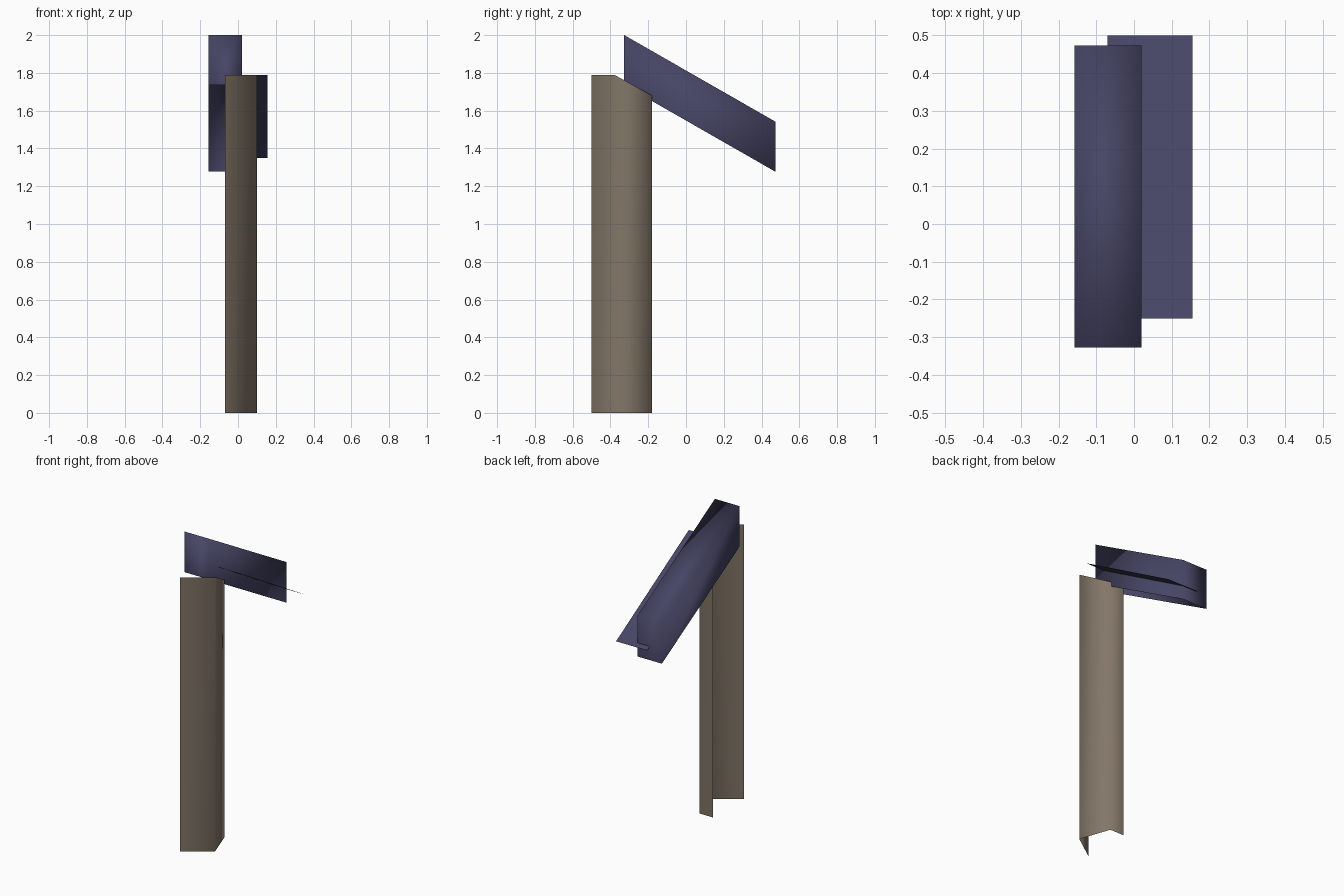
import bpy, bmesh, math

if "Cube" in bpy.data.objects:
    bpy.data.objects.remove(bpy.data.objects["Cube"])


def material(name, rgb):
    m = bpy.data.materials.new(name)
    m.diffuse_color = (*rgb, 1)
    m.use_nodes = True
    m.node_tree.nodes["Principled BSDF"].inputs["Base Color"].default_value = m.diffuse_color
    return m


def shell(name, verts, faces, mat):
    """Thin open surface with fully smooth shading."""
    me = bpy.data.meshes.new(name)
    me.from_pydata(verts, [], faces)
    me.materials.append(mat)
    for p in me.polygons:
        p.use_smooth = True
    ob = bpy.data.objects.new(name, me)
    bpy.context.collection.objects.link(ob)
    return ob


post_mat = material("weathered taupe", (0.225, 0.182, 0.137))
blue_mat = material("slate blue", (0.062, 0.060, 0.130))

# Upright post: folded sheet, open on the left, with a sloped top
profile = [(-0.07, -0.5, 1.79), (0.10, -0.38, 1.79),
           (0.03, -0.18, 1.68), (-0.07, -0.18, 1.68)]
verts = [(x, y, 0) for x, y, t in profile] + list(profile)
shell("post", verts, [(i, i + 1, i + 5, i + 4) for i in range(3)], post_mat)

# Sloping hood: box with vertical ends, open underneath
x0, x1, drop = -0.157, 0.02, 0.265
top = [(x0, -0.327, 2.0), (x1, -0.327, 2.0), (x1, 0.473, 1.542), (x0, 0.473, 1.542)]
verts = top + [(x, y, z - drop) for x, y, z in top]
walls = [(i + 4, (i + 1) % 4 + 4, (i + 1) % 4, i) for i in range(4)]
shell("hood", verts, [(0, 1, 2, 3)] + walls, blue_mat)

# Flat sloping panel passing through the hood
panel = [(-0.07, -0.25, 1.79), (0.155, -0.25, 1.79),
         (0.155, 0.5, 1.35), (-0.07, 0.5, 1.35)]
shell("panel", panel, [(0, 1, 2, 3)], blue_mat)
